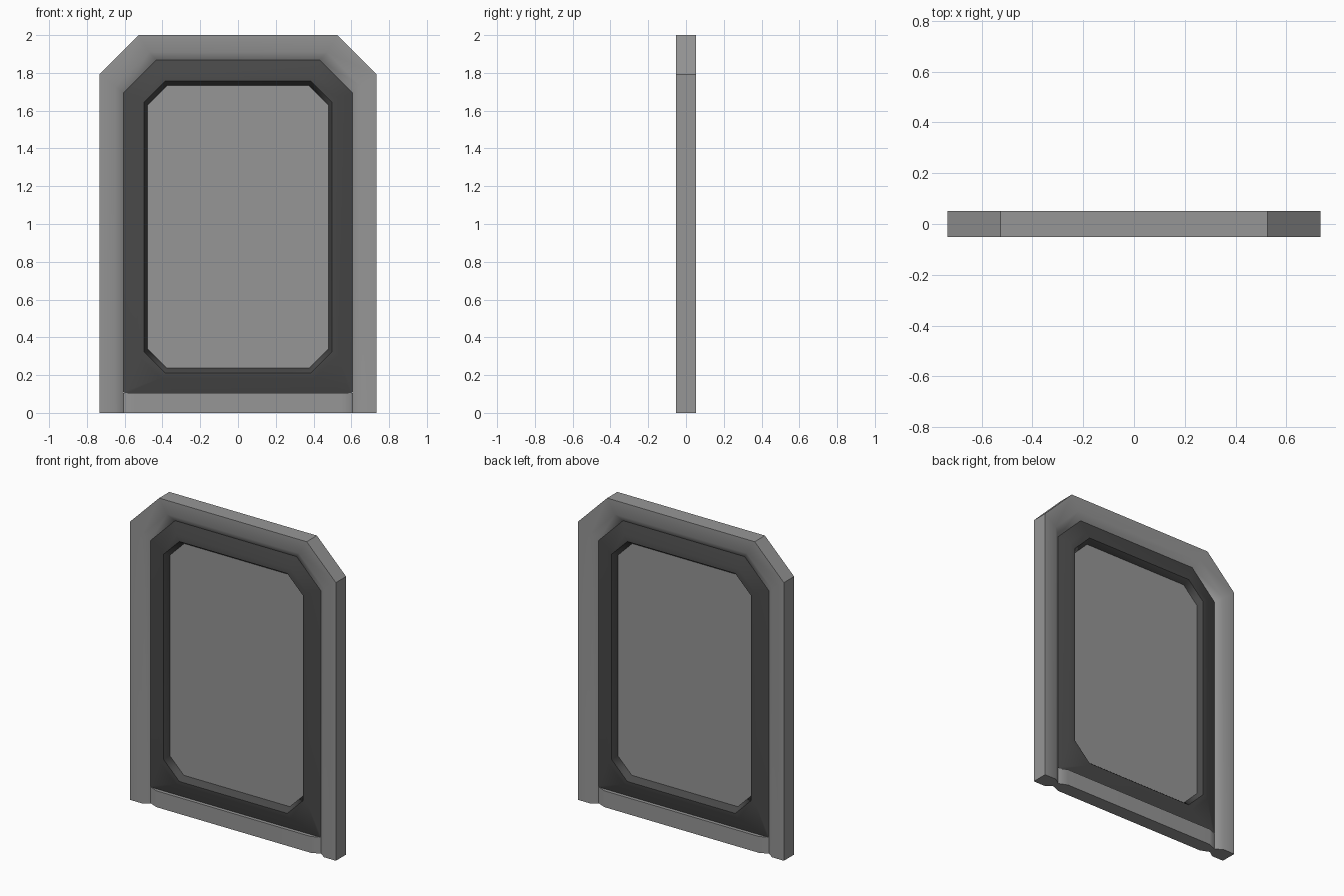
import bpy, bmesh
from math import radians

if "Cube" in bpy.data.objects:
    bpy.data.objects.remove(bpy.data.objects["Cube"])


def material(name, value):
    mat = bpy.data.materials.new(name)
    mat.diffuse_color = (value, value, value, 1)
    mat.use_nodes = True
    mat.node_tree.nodes["Principled BSDF"].inputs["Base Color"].default_value = mat.diffuse_color
    return mat


grey = material("mid_grey", 0.305)
dark = material("dark_grey", 0.065)


def outline(x, z0, z1, top, bottom=0.0):
    """Arch path (left foot, over the top, right foot); octagon if bottom > 0."""
    half = [(x - bottom, z0)] if bottom else []
    half += [(x, z0 + bottom), (x, z1 - top), (x - top, z1)]
    return [(-px, z) for px, z in half] + half[::-1]


def both_sides(front):
    """Repeat the front rings mirrored to the back."""
    return front + [(pts, -y) for pts, y in reversed(front)]


def finish(name, bm, mat):
    """Make the object; soften shallow edges while keeping big faces flat."""
    bmesh.ops.recalc_face_normals(bm, faces=bm.faces)
    mesh = bpy.data.meshes.new(name)
    bm.to_mesh(mesh)
    bm.free()
    mesh.materials.append(mat)
    mesh.shade_smooth()
    mesh.set_sharp_from_angle(angle=radians(44))
    ob = bpy.data.objects.new(name, mesh)
    bpy.context.collection.objects.link(ob)
    mod = ob.modifiers.new("flat_normals", 'WEIGHTED_NORMAL')
    mod.keep_sharp = True


def loft(name, rings, mat, closed_path):
    """Sweep a closed section along outlines; cap both feet of an open path."""
    bm = bmesh.new()
    rows = [[bm.verts.new((x, y, z)) for x, z in pts] for pts, y in rings]
    n = len(rows[0])
    for a, b in zip(rows, rows[1:] + rows[:1]):
        for j in range(n if closed_path else n - 1):
            k = (j + 1) % n
            bm.faces.new((a[j], a[k], b[k], b[j]))
    if not closed_path:
        for end in (0, -1):
            bm.faces.new([r[end] for r in rows])
    finish(name, bm, mat)


def prism(name, points, offset, mat):
    """Extrude a flat polygon by an offset."""
    bm = bmesh.new()
    face = bm.faces.new([bm.verts.new(p) for p in points])
    geom = bmesh.ops.extrude_face_region(bm, geom=[face], use_keep_orig=True)["geom"]
    bmesh.ops.translate(bm, vec=offset,
                        verts=[g for g in geom if isinstance(g, bmesh.types.BMVert)])
    finish(name, bm, mat)


# Outer arch frame with a sloped inner edge
loft("door_frame", both_sides([
    (outline(0.607, 0, 1.868, 0.174), -0.022),
    (outline(0.65, 0, 1.91, 0.18), -0.052),
    (outline(0.734, 0, 2.0, 0.208), -0.052),
]), grey, False)

# Dark surround, rising to a lip and falling to the panel
loft("door_surround", both_sides([
    (outline(0.478, 0.238, 1.732, 0.103, 0.1), -0.012),
    (outline(0.497, 0.21, 1.756, 0.112, 0.112), -0.048),
    (outline(0.53, 0.185, 1.79, 0.12, 0.12), -0.046),
    (outline(0.607, 0.1, 1.868, 0.174, 0.012), -0.022),
]), dark, True)

# Flat centre panel
panel = outline(0.479, 0.237, 1.733, 0.103, 0.1)
prism("door_panel", [(x, -0.012, z) for x, z in panel], (0, 0.024, 0), grey)

# Threshold with tapered ends
plan = [(-0.607, -0.022), (-0.55, -0.046), (0.55, -0.046), (0.607, -0.022)]
plan += [(x, -y) for x, y in reversed(plan)]
prism("threshold", [(x, y, 0) for x, y in plan], (0, 0, 0.105), grey)
